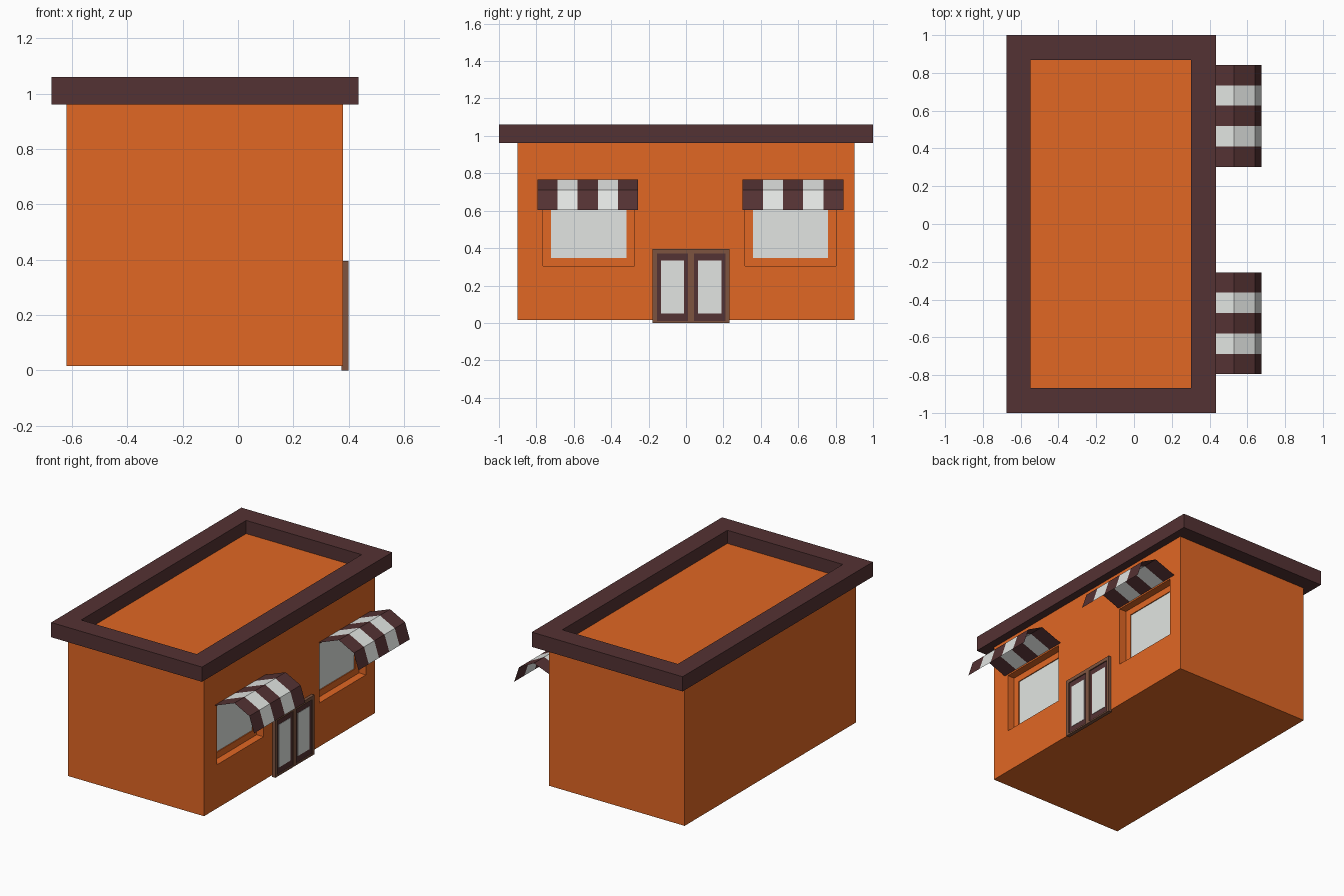
import bpy, bmesh

if "Cube" in bpy.data.objects:
    bpy.data.objects.remove(bpy.data.objects["Cube"])


def make_mat(name, r, g, b):
    m = bpy.data.materials.new(name)
    lin = [((c / 255 + 0.055) / 1.055) ** 2.4 for c in (r, g, b)]
    m.diffuse_color = (*lin, 1)
    m.use_nodes = True
    m.node_tree.nodes["Principled BSDF"].inputs["Base Color"].default_value = m.diffuse_color
    return m


ORANGE = make_mat("orange_wall", 225, 103, 36)
BROWN = make_mat("dark_brown", 84, 50, 51)
WOOD = make_mat("door_wood", 125, 84, 64)
WHITE = make_mat("off_white", 226, 229, 226)


def finish(name, bm, mats, fix_normals=True):
    bmesh.ops.remove_doubles(bm, verts=bm.verts, dist=0.0001)
    if fix_normals:
        bmesh.ops.recalc_face_normals(bm, faces=bm.faces)
    me = bpy.data.meshes.new(name)
    bm.to_mesh(me)
    bm.free()
    for m in mats:
        me.materials.append(m)
    ob = bpy.data.objects.new(name, me)
    bpy.context.collection.objects.link(ob)
    return ob


def quad(bm, pts, mat=0):
    f = bm.faces.new([bm.verts.new(p) for p in pts])
    f.material_index = mat
    return f


def box(name, x, y, z, mat):
    bm = bmesh.new()
    bmesh.ops.create_cube(bm, size=1)
    for v in bm.verts:
        v.co = [r[0] if c < 0 else r[1] for c, r in zip(v.co, (x, y, z))]
    return finish(name, bm, [mat])


# Building body: street wall is a grid whose window cells are pushed in
X0, X1, Z0, Z1 = -0.62, 0.38, 0.015, 0.972
ys = [-0.9, -0.765, -0.275, 0.315, 0.802, 0.9]
zs = [Z0, 0.305, 0.70, Z1]
bm = bmesh.new()
windows = []
for i in range(5):
    for j in range(3):
        a, b, c, d = ys[i], ys[i + 1], zs[j], zs[j + 1]
        f = quad(bm, [(X1, a, c), (X1, b, c), (X1, b, d), (X1, a, d)])
        if i in (1, 3) and j == 1:
            windows.append(f)
for y, s in ((-0.9, 1), (0.9, -1)):
    quad(bm, [(X0, y, Z0), (X1, y, Z0), (X1, y, Z1), (X0, y, Z1)][::s])
for z, s in ((Z0, -1), (Z1, 1)):
    quad(bm, [(X0, -0.9, z), (X1, -0.9, z), (X1, 0.9, z), (X0, 0.9, z)][::s])
quad(bm, [(X0, 0.9, Z0), (X0, -0.9, Z0), (X0, -0.9, Z1), (X0, 0.9, Z1)])
bm.normal_update()
for f in windows:
    # opening, flat border, then slightly sunk glass
    bmesh.ops.inset_individual(bm, faces=[f], thickness=0.0, depth=-0.05)
    bmesh.ops.inset_individual(bm, faces=[f], thickness=0.043, depth=0.0,
                               use_even_offset=True)
    bmesh.ops.inset_individual(bm, faces=[f], thickness=0.0, depth=-0.006)
    f.material_index = 1
finish("building_body", bm, [ORANGE, WHITE], fix_normals=False)

# Roof parapet ring
bm = bmesh.new()
outer = [(-0.675, -1), (0.435, -1), (0.435, 1), (-0.675, 1)]
inner = [(-0.547, -0.867), (0.303, -0.867), (0.303, 0.867), (-0.547, 0.867)]
B, T = 0.962, 1.06
for i in range(4):
    k = (i + 1) % 4
    o0, o1, n0, n1 = outer[i], outer[k], inner[i], inner[k]
    quad(bm, [(*o0, B), (*o1, B), (*o1, T), (*o0, T)])
    quad(bm, [(*n0, B), (*n1, B), (*n1, T), (*n0, T)])
    for z in (B, T):
        quad(bm, [(*o0, z), (*o1, z), (*n1, z), (*n0, z)])
finish("roof_parapet", bm, [BROWN])

# Striped awnings: thin sheets bent along a profile
profile = [(0.38, 0.71), (0.53, 0.767), (0.64, 0.71), (0.675, 0.605)]
for name, start in (("left_awning", -0.795), ("right_awning", 0.303)):
    bm = bmesh.new()
    w = 0.539 / 5
    for s in range(5):
        a, b = start + s * w, start + (s + 1) * w
        for (xa, za), (xb, zb) in zip(profile, profile[1:]):
            quad(bm, [(xa, a, za), (xb, a, zb), (xb, b, zb), (xa, b, za)], s % 2)
    finish(name, bm, [BROWN, WHITE], fix_normals=False)

# Double door: frame bars, leaves and glass plates
FX = (0.375, 0.40)
for name, y, z in (("door_frame_left", (-0.178, -0.154), (0, 0.395)),
                   ("door_frame_middle", (0.010, 0.043), (0, 0.371)),
                   ("door_frame_right", (0.211, 0.232), (0, 0.395)),
                   ("door_frame_top", (-0.154, 0.211), (0.371, 0.395)),
                   ("door_threshold", (-0.154, 0.211), (0, 0.010))):
    box(name, FX, y, z, WOOD)
for side, a, b in (("left", -0.154, 0.010), ("right", 0.043, 0.211)):
    box(side + "_door_leaf", (0.375, 0.393), (a, b), (0.010, 0.371), BROWN)
    m = (a + b) / 2
    box(side + "_door_glass", (0.390, 0.395), (m - 0.062, m + 0.062),
        (0.05, 0.335), WHITE)
